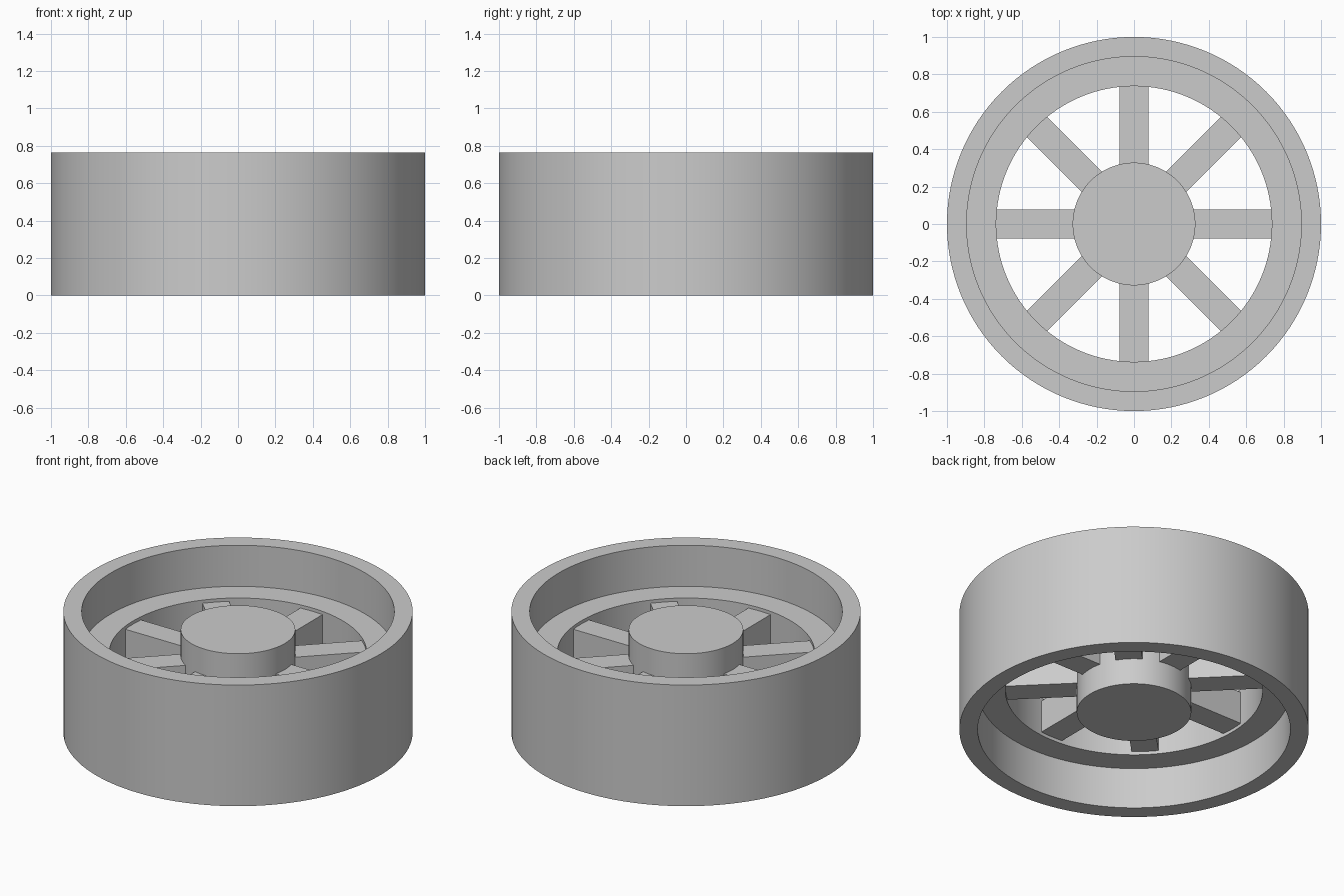
import bpy, bmesh, math
from mathutils import Matrix

if "Cube" in bpy.data.objects:
    bpy.data.objects.remove(bpy.data.objects["Cube"], do_unlink=True)

HEIGHT = 0.765
MID = HEIGHT / 2
SEGMENTS = 128

grey = bpy.data.materials.new("plain grey")
grey.use_nodes = True
colour = (0.6, 0.6, 0.6, 1)
grey.diffuse_color = colour
grey.node_tree.nodes["Principled BSDF"].inputs["Base Color"].default_value = colour


def finish(name, bm, smooth=True):
    bmesh.ops.recalc_face_normals(bm, faces=bm.faces)
    mesh = bpy.data.meshes.new(name)
    bm.to_mesh(mesh)
    bm.free()
    mesh.materials.append(grey)
    obj = bpy.data.objects.new(name, mesh)
    bpy.context.collection.objects.link(obj)
    if smooth:
        bpy.ops.object.select_all(action="DESELECT")
        obj.select_set(True)
        bpy.context.view_layer.objects.active = obj
        bpy.ops.object.shade_smooth_by_angle(angle=math.radians(30))
    return obj


# Rim: a closed profile with an inner ledge on both sides, spun about z
half = [(1.0, MID), (0.895, MID), (0.895, 0.123), (0.737, 0.123)]
profile = half + [(r, -h) for r, h in reversed(half)]
bm = bmesh.new()
verts = [bm.verts.new((r, 0, MID + h)) for r, h in profile]
edges = [bm.edges.new((v, verts[i - 1])) for i, v in enumerate(verts)]
bmesh.ops.spin(bm, geom=verts + edges, cent=(0, 0, 0), axis=(0, 0, 1),
               angle=math.tau, steps=SEGMENTS, use_merge=True)
bmesh.ops.remove_doubles(bm, verts=bm.verts, dist=0.0001)
finish("rim", bm)

# Hub: solid cylinder, set in from both rim edges
bm = bmesh.new()
bmesh.ops.create_cone(bm, cap_ends=True, segments=SEGMENTS, radius1=0.328,
                      radius2=0.328, depth=0.535,
                      matrix=Matrix.Translation((0, 0, MID)))
finish("hub", bm)

# Spokes: eight square bars running from the hub into the rim
for i in range(8):
    bm = bmesh.new()
    place = (Matrix.Rotation(i * math.tau / 8, 4, "Z")
             @ Matrix.Translation((0.53, 0, MID))
             @ Matrix.Diagonal((0.46, 0.155, 0.205, 1)))
    bmesh.ops.create_cube(bm, size=1, matrix=place)
    finish(f"spoke_{i + 1}", bm, smooth=False)
